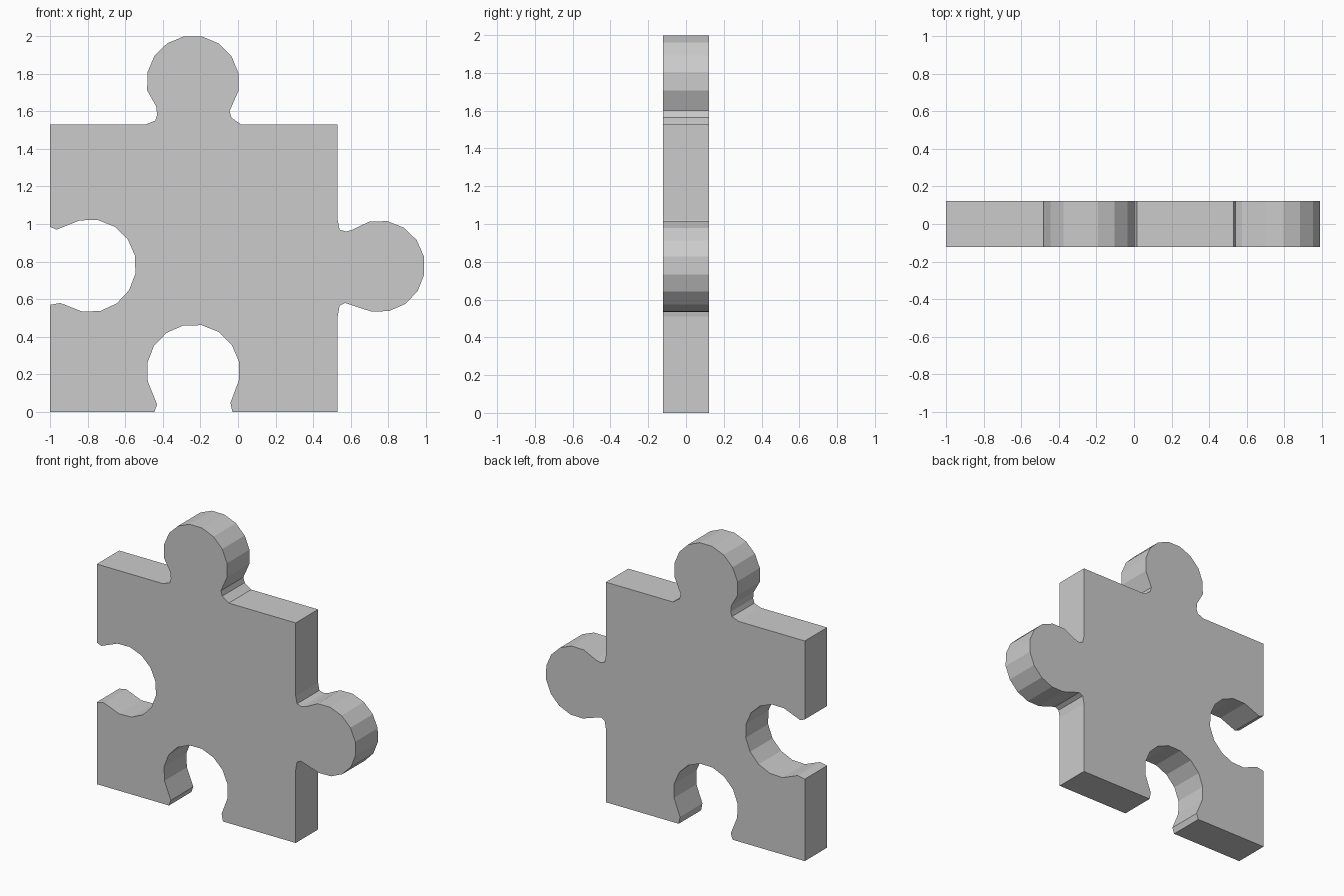
import bpy, bmesh
from math import cos, sin, radians

if "Cube" in bpy.data.objects:
    bpy.data.objects.remove(bpy.data.objects["Cube"])

HALF = 0.123          # half thickness
LEFT, RIGHT, TOP = -1.0, 0.53, 1.53


def arc(cx, cz, r, a0, a1, n=10):
    """Faceted round head of a tab or socket, in the x-z plane."""
    angles = [radians(a0 + (a1 - a0) * i / (n - 1)) for i in range(n)]
    return [(cx + r * cos(a), cz + r * sin(a)) for a in angles]


# left edge, going up, with its socket
left_side = ([(LEFT, 0), (LEFT, 0.57), (-0.945, 0.58)]
             + arc(-0.789, 0.778, 0.247, -99, 102)
             + [(-0.965, 0.97), (LEFT, 0.985)])

# top edge, going right, with its tab and flared neck
top_side = ([(LEFT, TOP), (-0.49, TOP), (-0.44, 1.55), (-0.43, 1.58), (-0.435, 1.625)]
            + arc(-0.24, 1.755, 0.247, 190.5, -11)
            + [(-0.045, 1.60), (-0.035, 1.565), (0.015, TOP)])

# right edge, going down, with its tab and flared neck
right_side = ([(RIGHT, TOP), (RIGHT, 1.02), (0.54, 0.97), (0.575, 0.96), (0.61, 0.97)]
              + arc(0.75, 0.775, 0.244, 102, -100)
              + [(0.57, 0.58), (0.54, 0.565), (RIGHT, 0.51)])

# bottom edge, going left, with its socket
bottom_side = ([(RIGHT, 0), (-0.03, 0), (-0.04, 0.05)]
               + arc(-0.238, 0.218, 0.248, -11, 193)
               + [(-0.43, 0.04), (-0.445, 0)])

# extrude the whole outline into a flat-sided piece
bm = bmesh.new()
outline = left_side + top_side + right_side + bottom_side
face = bm.faces.new([bm.verts.new((x, -HALF, z)) for x, z in outline])
grown = bmesh.ops.extrude_face_region(bm, geom=[face], use_keep_orig=True)
back = [v for v in grown["geom"] if isinstance(v, bmesh.types.BMVert)]
bmesh.ops.translate(bm, verts=back, vec=(0, 2 * HALF, 0))
bmesh.ops.recalc_face_normals(bm, faces=bm.faces[:])

mesh = bpy.data.meshes.new("jigsaw_piece")
bm.to_mesh(mesh)
bm.free()
bpy.context.collection.objects.link(bpy.data.objects.new("jigsaw_piece", mesh))
